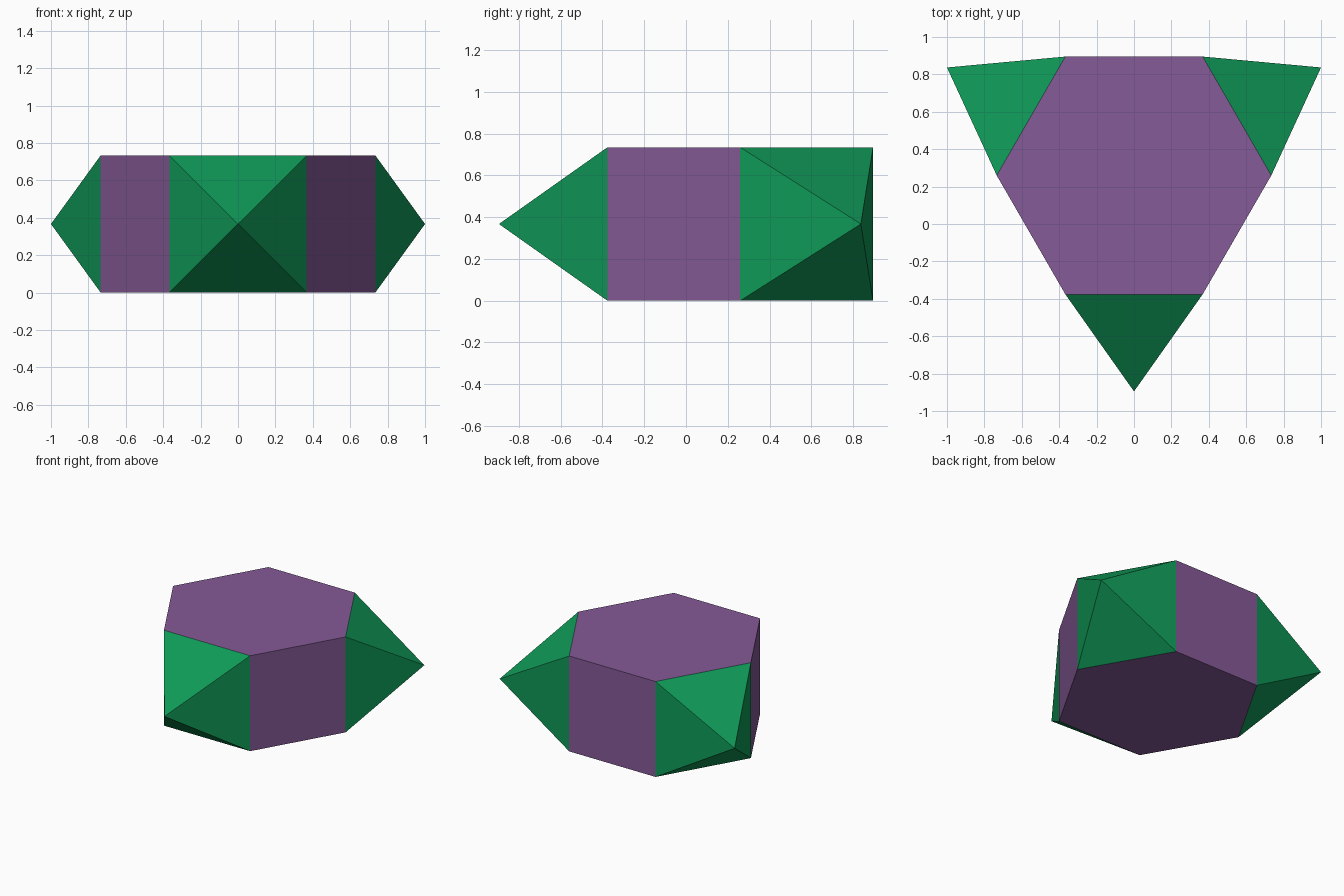
import bpy, bmesh, math
from mathutils import Vector

if "Cube" in bpy.data.objects:
    bpy.data.objects.remove(bpy.data.objects["Cube"])

EDGE = 0.734                                  # every edge of the solid
APOTHEM = EDGE * math.sqrt(3) / 2
REACH = APOTHEM + EDGE / math.sqrt(2)         # axis to pyramid tip
CY = (REACH - APOTHEM) / 2                    # axis offset that centres the depth


def material(name, color):
    m = bpy.data.materials.new(name)
    m.diffuse_color = (*color, 1)
    m.use_nodes = True
    m.node_tree.nodes["Principled BSDF"].inputs["Base Color"].default_value = m.diffuse_color
    return m


def polar(radius, degrees, z):
    a = math.radians(degrees)
    return Vector((radius * math.cos(a), CY + radius * math.sin(a), z))


def make_object(name, faces, mat):
    bm = bmesh.new()
    for pts in faces:
        bm.faces.new([bm.verts.new(p) for p in pts])
    bmesh.ops.remove_doubles(bm, verts=bm.verts, dist=1e-4)
    mesh = bpy.data.meshes.new(name)
    bm.to_mesh(mesh)
    bm.free()
    mesh.materials.append(mat)
    ob = bpy.data.objects.new(name, mesh)
    bpy.context.collection.objects.link(ob)
    return ob


purple = material("purple", (0.235, 0.103, 0.31))
green = material("green", (0.005, 0.325, 0.098))

bottom = [polar(EDGE, 60 * k, 0) for k in range(6)]
top = [polar(EDGE, 60 * k, EDGE) for k in range(6)]


def side(k):
    n = (k + 1) % 6
    return [bottom[k], bottom[n], top[n], top[k]]


# Hexagonal prism, open where the pyramids join
make_object("hexagonal_prism",
            [bottom[::-1], top] + [side(k) for k in (1, 3, 5)], purple)

# Square pyramids on alternate sides
for k, label in ((0, "right"), (2, "left"), (4, "front")):
    base = side(k)
    tip = polar(REACH, 60 * k + 30, EDGE / 2)
    make_object(label + "_pyramid",
                [[base[i], base[(i + 1) % 4], tip] for i in range(4)], green)
